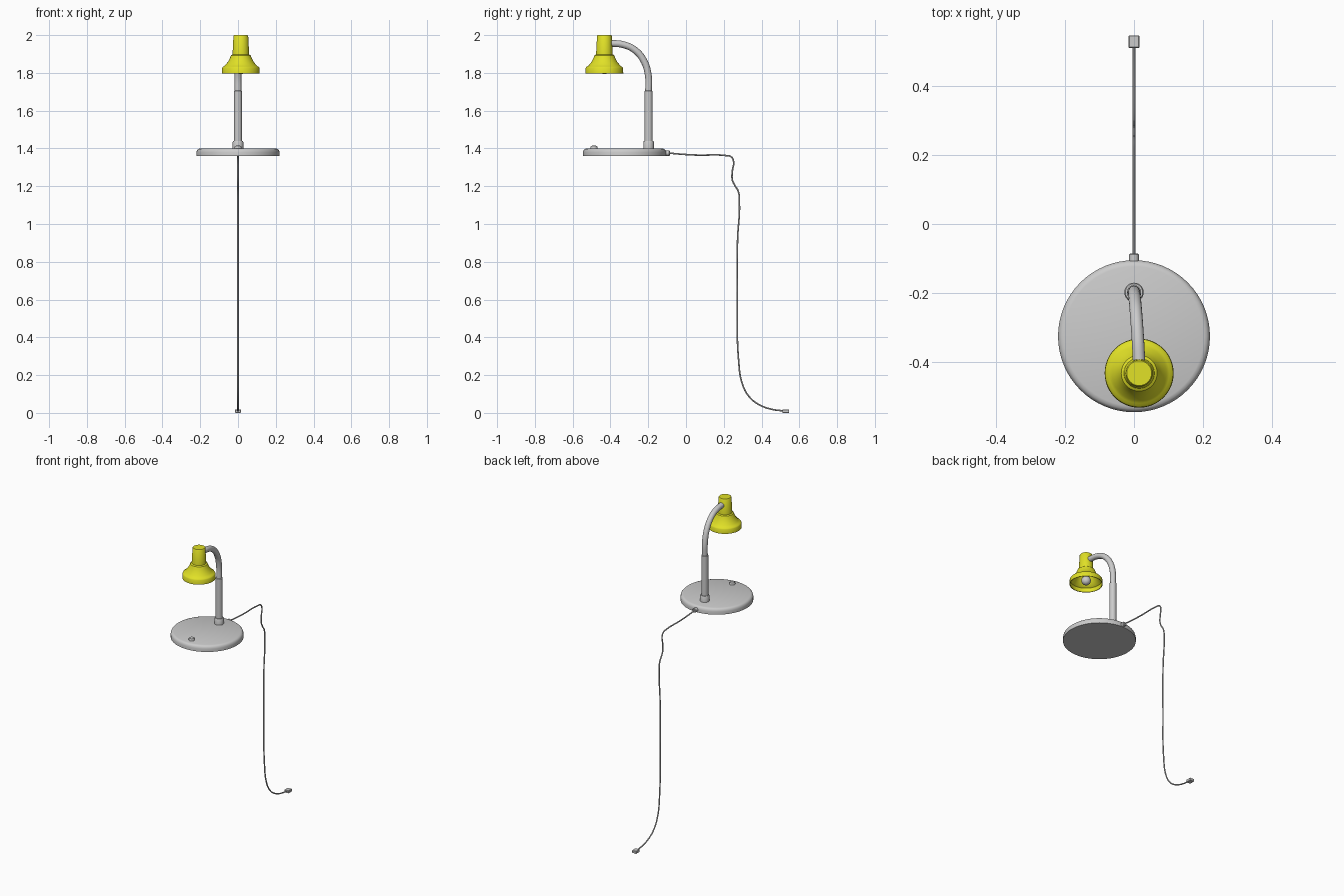
import bpy, bmesh, math
from mathutils import Matrix, Vector

if "Cube" in bpy.data.objects:
    bpy.data.objects.remove(bpy.data.objects["Cube"])


def finish(obj, mat=None, angle=35):
    bpy.ops.object.select_all(action='DESELECT')
    obj.select_set(True)
    bpy.context.view_layer.objects.active = obj
    bpy.ops.object.shade_smooth_by_angle(angle=math.radians(angle))
    if mat:
        obj.data.materials.append(mat)
    return obj


def lathe(name, profile, centre=(0, 0, 0), steps=48, mat=None, rot=None):
    """Spin a (radius, height) profile around the vertical axis."""
    bm = bmesh.new()
    vs = [bm.verts.new((r, 0, z)) for r, z in profile]
    es = [bm.edges.new(p) for p in zip(vs, vs[1:])]
    bmesh.ops.spin(bm, geom=vs + es, cent=(0, 0, 0), axis=(0, 0, 1),
                   angle=2 * math.pi, steps=steps)
    bmesh.ops.remove_doubles(bm, verts=bm.verts, dist=1e-5)
    bmesh.ops.recalc_face_normals(bm, faces=bm.faces)
    bm.transform(Matrix.Translation(centre) @ (rot or Matrix()))
    me = bpy.data.meshes.new(name)
    bm.to_mesh(me)
    bm.free()
    obj = bpy.data.objects.new(name, me)
    bpy.context.collection.objects.link(obj)
    return finish(obj, mat)


def tube(name, points, radius, sides=2):
    """Round tube along a smooth path, converted to a mesh."""
    cu = bpy.data.curves.new(name + "_path", 'CURVE')
    cu.dimensions = '3D'
    cu.bevel_depth = radius
    cu.bevel_resolution = sides
    cu.use_fill_caps = True
    cu.resolution_u = 8
    sp = cu.splines.new('BEZIER')
    sp.bezier_points.add(len(points) - 1)
    for bp, p in zip(sp.bezier_points, points):
        bp.co = p
        bp.handle_left_type = bp.handle_right_type = 'AUTO'
    obj = bpy.data.objects.new(name, cu)
    bpy.context.collection.objects.link(obj)
    bpy.ops.object.select_all(action='DESELECT')
    obj.select_set(True)
    bpy.context.view_layer.objects.active = obj
    bpy.ops.object.convert(target='MESH')
    obj = bpy.context.view_layer.objects.active
    obj.name = name
    return finish(obj)


yellow = bpy.data.materials.new("yellow_enamel")
yellow.diffuse_color = (0.75, 0.75, 0.02, 1)
yellow.use_nodes = True
yellow.node_tree.nodes["Principled BSDF"].inputs["Base Color"].default_value = yellow.diffuse_color

# Round base with a rolled top edge
lathe("base", [(0, 1.36), (0.22, 1.36), (0.22, 1.38), (0.217, 1.391),
               (0.211, 1.397), (0.202, 1.40), (0, 1.40)], (0, -0.325, 0), 64)

# Switch button near the front of the base
lathe("switch", [(0, 1.395), (0.018, 1.395), (0.018, 1.408), (0.015, 1.414),
                 (0, 1.415)], (0, -0.487, 0), 24)

# Upright post with its collar
POST = (0, -0.198, 0)
lathe("collar", [(0, 1.395), (0.028, 1.395), (0.028, 1.435), (0.025, 1.44),
                 (0, 1.44)], POST, 32)
lathe("post", [(0, 1.40), (0.021, 1.40), (0.021, 1.703), (0.018, 1.706),
               (0, 1.706)], POST, 32)

# Bent neck reaching into the shade
tube("neck", [(0, -0.198, 1.69), (0, -0.20, 1.79), (0.003, -0.225, 1.867),
              (0.007, -0.272, 1.922), (0.011, -0.33, 1.949),
              (0.015, -0.405, 1.957)], 0.018, 6)

# Bell shade: outside from the crown down, then back up inside
SHADE = (0.015, -0.432, 0)
lathe("shade", [(0, 2.0), (0.036, 2.0), (0.039, 1.996), (0.044, 1.898),
                (0.052, 1.893), (0.058, 1.878), (0.067, 1.86), (0.079, 1.845),
                (0.087, 1.836), (0.095, 1.832), (0.099, 1.826), (0.10, 1.797),
                (0.096, 1.797), (0.095, 1.824), (0.083, 1.831), (0.064, 1.855),
                (0.053, 1.878), (0.040, 1.895), (0, 1.895)], SHADE, 48, yellow)

# Bulb and its socket inside the shade
ball = [(0.029 * math.sin(a), 1.822 - 0.029 * math.cos(a))
        for a in [i * math.pi * 0.8 / 10 for i in range(11)]]
lathe("bulb", ball + [(0.016, 1.865), (0, 1.865)], SHADE, 24)
lathe("socket", [(0, 1.858), (0.02, 1.858), (0.02, 1.897), (0, 1.897)], SHADE, 24)

# Cord outlet at the back of the base
lathe("cord_outlet", [(0, -0.02), (0.014, -0.02), (0.014, 0.017), (0.011, 0.02),
                      (0, 0.02)], (0, -0.106, 1.375), 24,
      rot=Matrix.Rotation(-math.pi / 2, 4, 'X'))

# Cord running back, over an edge and down to the floor
cord = [(-0.095, 1.376), (-0.03, 1.37), (0.06, 1.365), (0.205, 1.363),
        (0.24, 1.355), (0.252, 1.33), (0.246, 1.285), (0.245, 1.235),
        (0.258, 1.205), (0.276, 1.175), (0.283, 1.10), (0.273, 0.92),
        (0.272, 0.60), (0.278, 0.285), (0.298, 0.155), (0.335, 0.085),
        (0.39, 0.042), (0.46, 0.018), (0.525, 0.010)]
tube("cord", [(0, y, z) for y, z in cord], 0.0042, 2)

# Plug lying on the floor
bm = bmesh.new()
bmesh.ops.create_cube(bm, size=1)
bm.transform(Matrix.Translation((0, 0.528, 0.009)) @
             Matrix.Diagonal((0.031, 0.036, 0.018, 1)))
bmesh.ops.bevel(bm, geom=bm.edges[:], offset=0.002, segments=1, affect='EDGES')
me = bpy.data.meshes.new("plug")
bm.to_mesh(me)
bm.free()
plug = bpy.data.objects.new("plug", me)
bpy.context.collection.objects.link(plug)
finish(plug)
